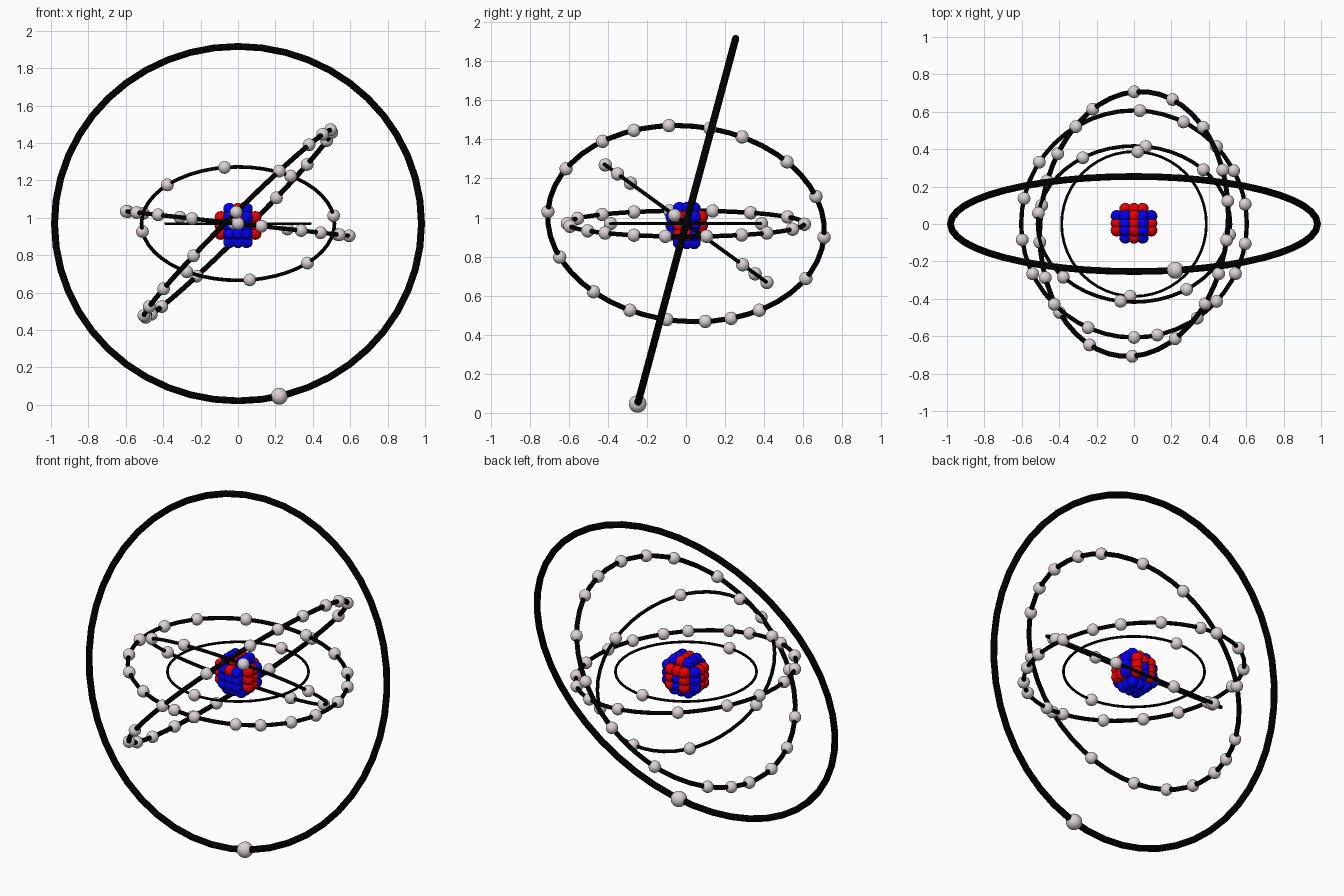
import bpy
from math import radians, cos, sin
from mathutils import Vector, Matrix

if "Cube" in bpy.data.objects:
    bpy.data.objects.remove(bpy.data.objects["Cube"])

C = Vector((0, 0, 0.969))


def material(name, rgb):
    m = bpy.data.materials.new(name)
    m.diffuse_color = (*rgb, 1)
    m.use_nodes = True
    m.node_tree.nodes["Principled BSDF"].inputs["Base Color"].default_value = m.diffuse_color
    return m


BLACK = material("black", (0.0, 0.0, 0.0))
RED = material("red", (0.8, 0.0, 0.0))
BLUE = material("blue", (0.0, 0.0, 0.9))
PALE = material("pale_grey", (0.72, 0.65, 0.68))


def ball_mesh(name, mat, seg, rings):
    bpy.ops.mesh.primitive_uv_sphere_add(segments=seg, ring_count=rings, radius=1)
    ob = bpy.context.object
    bpy.ops.object.shade_smooth()
    mesh = ob.data
    mesh.name = name
    mesh.materials.append(mat)
    bpy.data.objects.remove(ob)
    return mesh


def ball(name, mesh, loc, r):
    ob = bpy.data.objects.new(name, mesh)
    ob.location = loc
    ob.scale = (r, r, r)
    bpy.context.collection.objects.link(ob)


ELECTRON = ball_mesh("electron", PALE, 24, 12)
PROTON = ball_mesh("proton", RED, 16, 10)
NEUTRON = ball_mesh("neutron", BLUE, 16, 10)


# Orbit ring spanned by two in-plane axes, with electrons at given angles
def shell(name, radius, u, v, angles, r=0.034):
    u, v = Vector(u).normalized(), Vector(v).normalized()
    n = u.cross(v).normalized()
    v = n.cross(u)
    bpy.ops.mesh.primitive_torus_add(major_segments=48, minor_segments=12,
                                     major_radius=radius, minor_radius=radius * 0.019)
    ob = bpy.context.object
    ob.name = name + "_orbit"
    ob.data.materials.append(BLACK)
    bpy.ops.object.shade_smooth()
    ob.matrix_world = Matrix.Translation(C) @ Matrix((u, v, n)).transposed().to_4x4()
    for a in angles:
        t = radians(a)
        ball(name + "_electron", ELECTRON, C + radius * (cos(t) * u + sin(t) * v), r)


shell("first", 0.387, (1, 0, 0), (0, 1, 0), (87, 267))
shell("second", 0.516, (1, 0, 0), (0, -0.809, 0.588),
      (98, 137, 188, 238, 277, 316, 8, 57))
shell("third", 0.607, (0.994, 0, -0.109), (0, 1, 0),
      (10, 28, 43, 64, 87, 121, 147, 167, 188, 206, 225, 246, 270, 282, 304, 317, 334, 350))
shell("fourth", 0.71, (0.1, 0.995, 0), (0.703, -0.07, 0.707),
      (173, 146, 123, 108, 93, 76, 62, 39, 16, -8, -34, -62, -75, -86, -102, -118, -136, -160))
shell("outer", 0.981, (1, 0, 0), (0, 0.259, 0.966), (-77,), 0.045)

# Nucleus: tight rounded lattice of protons and neutrons in bands
R = range(-2, 3)
for i, j, k in ((i, j, k) for i in R for j in R for k in R):
    if i * i + j * j + k * k <= 6:
        red = (abs(i) == 2 and j <= 0) or (i == 0 and k > 0) or (abs(i) == 1 and j == 2)
        ball("proton" if red else "neutron", PROTON if red else NEUTRON,
             C + Vector((i * 0.046, j * 0.038 + 0.004, k * 0.044 - 0.01)), 0.033)
